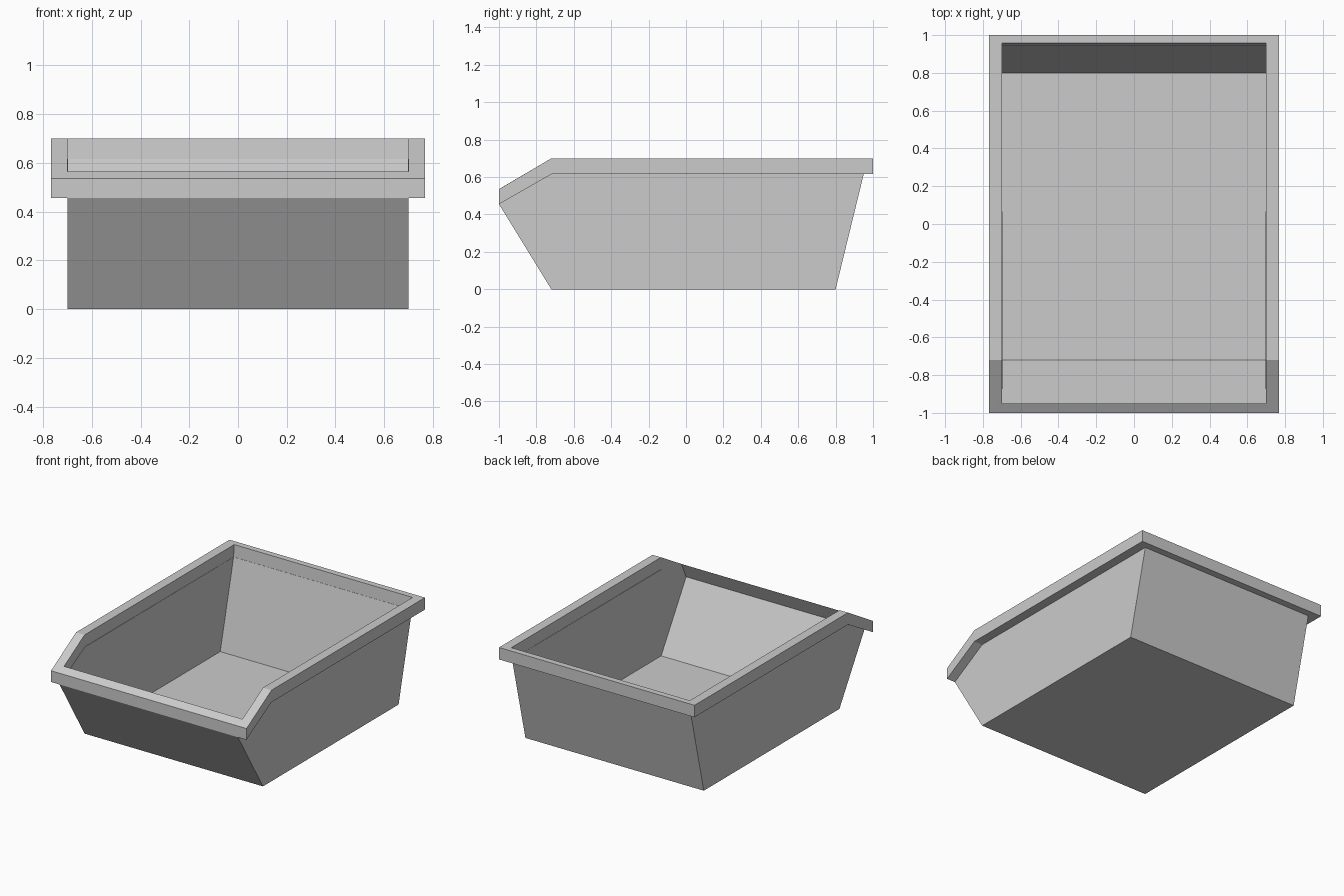
import bpy
import bmesh

cube = bpy.data.objects.get("Cube")
if cube:
    bpy.data.objects.remove(cube, do_unlink=True)

grey = bpy.data.materials.new("light_grey")
grey.use_nodes = True
colour = (0.6, 0.6, 0.6, 1)
grey.diffuse_color = colour
grey.node_tree.nodes["Principled BSDF"].inputs["Base Color"].default_value = colour

INNER, OUTER = 0.70, 0.767   # half widths
KNEE = -0.72                 # where the side starts to drop to the front


def finish(bm, name):
    bmesh.ops.recalc_face_normals(bm, faces=bm.faces)
    mesh = bpy.data.meshes.new(name)
    bm.to_mesh(mesh)
    bm.free()
    mesh.materials.append(grey)
    obj = bpy.data.objects.new(name, mesh)
    bpy.context.collection.objects.link(obj)
    return obj


# Tub: side profile carried across the width, open at the top
profile = [(0.95, 0.615), (0.80, 0), (KNEE, 0), (-1, 0.455), (KNEE, 0.615)]
bm = bmesh.new()
left, right = [[bm.verts.new((s * INNER, y, z)) for y, z in profile] for s in (1, -1)]
bm.faces.new(left)
bm.faces.new(right[::-1])
for i in range(3):           # back wall, floor, sloped front wall
    bm.faces.new((left[i + 1], left[i], right[i], right[i + 1]))
bmesh.ops.recalc_face_normals(bm, faces=bm.faces)
# the open shell must face outward before it is thickened inward
floor = min(bm.faces, key=lambda f: f.calc_center_median().z)
flip = floor.normal.z > 0
if flip:
    bmesh.ops.reverse_faces(bm, faces=bm.faces)
mesh = bpy.data.meshes.new("tub")
bm.to_mesh(mesh)
bm.free()
mesh.materials.append(grey)
tub = bpy.data.objects.new("tub", mesh)
bpy.context.collection.objects.link(tub)
wall = tub.modifiers.new("wall", "SOLIDIFY")
wall.thickness = 0.003
wall.offset = -1

# Rim: a four-cornered section swept through back, knee and front on both sides
# section order: outer bottom, outer top, inner top, inner bottom
stations = [
    [(1, 0.615), (1, 0.70), (0.957, 0.70), (0.95, 0.615)],
    [(KNEE, 0.615), (KNEE, 0.70), (KNEE, 0.70), (KNEE, 0.615)],
    [(-1, 0.455), (-1, 0.535), (-0.95, 0.565), (-1, 0.455)],
]
widths = (OUTER, OUTER, INNER, INNER)
bm = bmesh.new()
ring = []
for side, order in ((1, stations), (-1, stations[::-1])):
    for section in order:
        ring.append([bm.verts.new((side * w, y, z)) for w, (y, z) in zip(widths, section)])
for i, a in enumerate(ring):
    b = ring[(i + 1) % len(ring)]
    front = i == 2
    for j in range(4):
        k = (j + 1) % 4
        if front and j == 3:
            continue         # the front lip has no underside
        if front and j == 0:
            bm.faces.new((a[0], a[1], b[1], b[0], b[3], a[3]))
        else:
            bm.faces.new((a[j], a[k], b[k], b[j]))
finish(bm, "rim")
